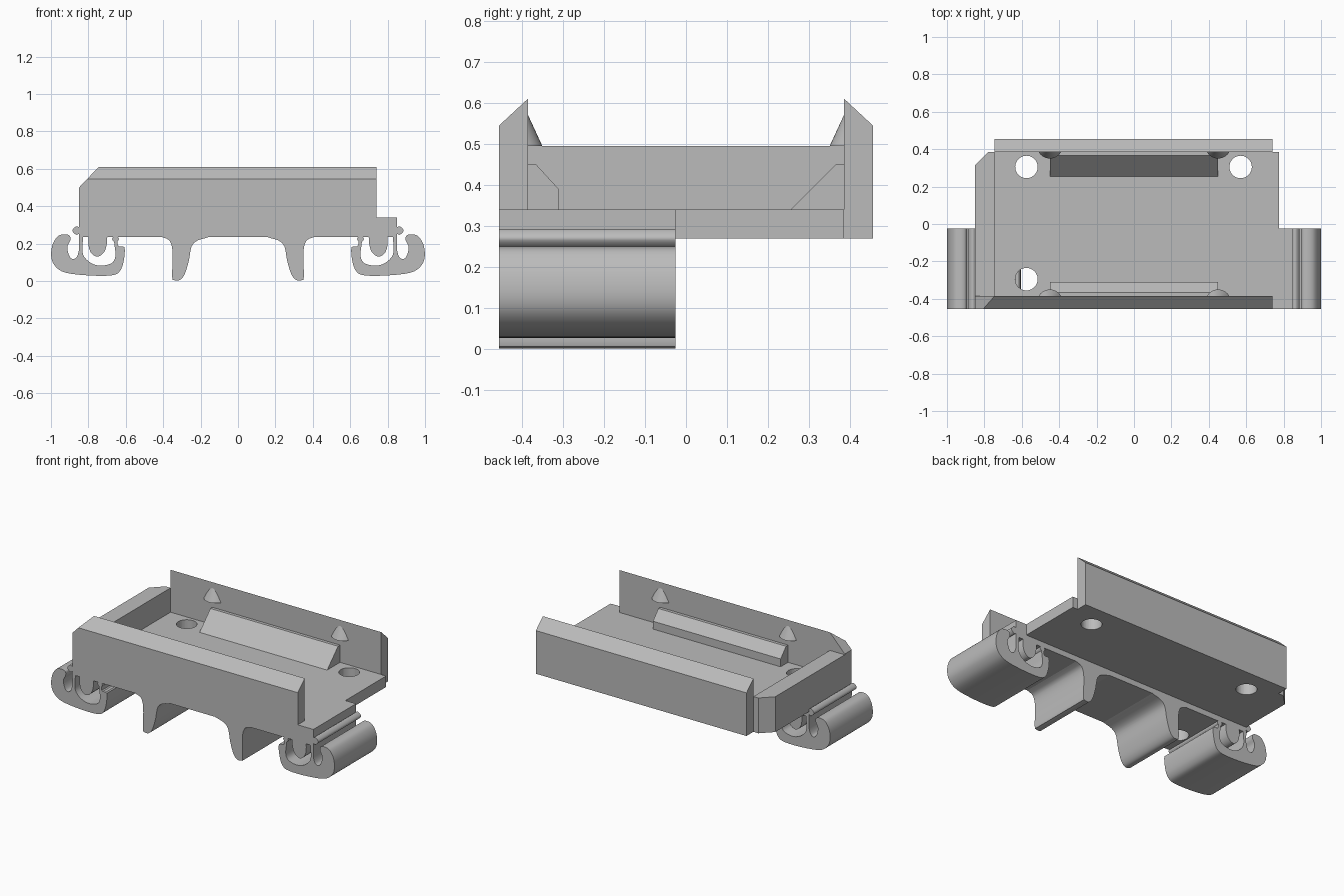
import bpy, bmesh
from mathutils import Vector

if "Cube" in bpy.data.objects:
    bpy.data.objects.remove(bpy.data.objects["Cube"])

grey = bpy.data.materials.new("plastic grey")
grey.use_nodes = True
GREY = (0.5, 0.5, 0.5, 1)
grey.diffuse_color = GREY
grey.node_tree.nodes["Principled BSDF"].inputs["Base Color"].default_value = GREY

FRONT, INNER, MID = -0.455, -0.385, -0.025
BOTTOM, STEP, FLOOR, RIM = 0.235, 0.27, 0.34, 0.495


def add(name, bm, smooth=False):
    bmesh.ops.recalc_face_normals(bm, faces=bm.faces)
    mesh = bpy.data.meshes.new(name)
    bm.to_mesh(mesh)
    bm.free()
    mesh.materials.append(grey)
    ob = bpy.data.objects.new(name, mesh)
    bpy.context.collection.objects.link(ob)
    if smooth:
        bpy.ops.object.select_all(action="DESELECT")
        ob.select_set(True)
        bpy.context.view_layer.objects.active = ob
        bpy.ops.object.shade_smooth_by_angle(angle=0.6)
    return ob


def prism(points, axis, a, b):
    """Extrude a 2D outline along an axis, from a to b."""
    place = {"x": lambda u, v: (a, u, v), "y": lambda u, v: (u, a, v),
             "z": lambda u, v: (u, v, a)}[axis]
    bm = bmesh.new()
    face = bm.faces.new([bm.verts.new(place(u, v)) for u, v in points])
    new = bmesh.ops.extrude_face_region(bm, geom=[face])["geom"]
    shift = Vector([b - a if k == axis else 0 for k in "xyz"])
    bmesh.ops.translate(bm, vec=shift, verts=[g for g in new if isinstance(g, bmesh.types.BMVert)])
    return bm


def rounded(points, steps=4):
    """Closed smooth curve through the points."""
    p = [Vector(q) for q in points]
    out, n = [], len(p)
    for i in range(n):
        a, b, c, d = (p[(i + k) % n] for k in (-1, 0, 1, 2))
        for s in range(steps):
            t = s / steps
            out.append(b + (c - a) * t / 2 + (a * 2 - b * 5 + c * 4 - d) * t * t / 2
                       + (b * 3 - a - c * 3 + d) * t ** 3 / 2)
    return out


def slice_off(bm, co, no):
    geom = bm.verts[:] + bm.edges[:] + bm.faces[:]
    cut = bmesh.ops.bisect_plane(bm, geom=geom, plane_co=co, plane_no=no, clear_outer=True)
    edges = [g for g in cut["geom_cut"] if isinstance(g, bmesh.types.BMEdge)]
    bmesh.ops.contextual_create(bm, geom=edges)


# Floor and the thicker front half below it
floor = add("floor", prism([(-.85, INNER), (.74, INNER), (.74, FRONT), (.85, FRONT), (.85, MID),
                            (.775, MID), (.775, -INNER), (-.78, -INNER), (-.85, .315)],
                           "z", STEP, FLOOR))
under = add("floor_underside", prism([(-.85, INNER), (.74, INNER), (.74, FRONT), (.85, FRONT),
                                      (.85, MID), (-.85, MID)], "z", BOTTOM, STEP))

# Screw holes
for x, y in ((-.575, .305), (.57, .305), (-.575, -.295)):
    bm = bmesh.new()
    bmesh.ops.create_cone(bm, cap_ends=True, segments=40, radius1=.06, radius2=.06, depth=.3)
    bmesh.ops.translate(bm, vec=(x, y, .3), verts=bm.verts)
    cutter = add("hole_cutter", bm)
    cutter.hide_render = True
    cutter.hide_set(True)
    cutter.display_type = "WIRE"
    for ob in (floor, under):
        if ob is under and y > 0:
            continue
        mod = ob.modifiers.new("hole", "BOOLEAN")
        mod.operation, mod.object, mod.solver = "DIFFERENCE", cutter, "EXACT"

# Apply the holes and drop the cutters
bpy.context.view_layer.update()
graph = bpy.context.evaluated_depsgraph_get()
for ob in (floor, under):
    cut_mesh = bpy.data.meshes.new_from_object(ob.evaluated_get(graph))
    ob.modifiers.clear()
    ob.data = cut_mesh
for ob in [o for o in bpy.data.objects if o.name.startswith("hole_cutter")]:
    bpy.data.objects.remove(ob)

# Walls, with bevelled outer top edges
wall = prism([(-.85, BOTTOM), (.74, BOTTOM), (.74, .61), (-.745, .61), (-.85, .5)],
             "y", FRONT, INNER)
slice_off(wall, (0, FRONT, .545), (0, -.065, .07))
add("front_wall", wall)
wall = prism([(-.745, STEP), (.74, STEP), (.74, .61), (-.745, .61)], "y", -INNER, -FRONT)
slice_off(wall, (0, -FRONT, .545), (0, .065, .07))
add("back_wall", wall)
add("left_wall", prism([(-.85, INNER), (-.745, INNER), (-.745, -INNER), (-.78, -INNER),
                        (-.85, .315)], "z", FLOOR, RIM))

# Ledges along the inside of the walls
add("front_ledge", prism([(INNER, FLOOR), (INNER, .45), (-.365, .45), (-.31, .39), (-.31, FLOOR)],
                         "x", -.45, .45))
add("back_ledge", prism([(-INNER, FLOOR), (-INNER, .45), (.365, .45), (.255, FLOOR)],
                        "x", -.45, .45))

# Cone-shaped catches, trimmed flush with the walls
for side in (-1, 1):
    for x in (-.45, .45):
        bm = bmesh.new()
        bmesh.ops.create_cone(bm, cap_ends=True, segments=40, radius1=.069, radius2=.03, depth=.085)
        bmesh.ops.translate(bm, vec=(x, side * .419, RIM + .0425), verts=bm.verts)
        slice_off(bm, (0, side * -INNER, 0), (0, side, 0))
        add("catch", bm, True)

# Rail clips and feet, given for the left side and mirrored
TOP = .254
CLIP = [(.85, TOP), (.85, .17), (.865, .125), (.89, .12), (.907, .147), (.912, .185),
        (.897, .217), (.9, .242), (.928, .25), (.965, .238), (.993, .19), (.998, .126),
        (.976, .078), (.922, .045), (.8, .03), (.68, .03), (.634, .05), (.612, .104),
        (.607, .18), (.642, .19), (.644, TOP), (.666, TOP), (.66, .19), (.655, .136),
        (.671, .099), (.72, .083), (.767, .088), (.81, .115), (.832, .158), (.828, TOP)]
PLUG = [(.79, TOP), (.795, .17), (.755, .13), (.71, .165), (.705, TOP)]
FOOT = [(.4, .24), (.366, .217), (.35, .158), (.352, .024), (.342, .005), (.312, .005),
        (.286, .035), (.264, .104), (.248, .185), (.216, .217), (.16, .24)]
for side, label in ((1, "left"), (-1, "right")):
    for part, outline in (("rail_clip", CLIP), ("clip_plug", PLUG), ("foot", FOOT)):
        curve = [(side * u, v) for u, v in rounded(outline)]
        add(label + "_" + part, prism(curve, "y", FRONT, MID), True)
    # Round beads beside the clip stems
    for x, z, r in ((.862, .27, .023), (.655, .225, .018)):
        square = [(side * x + r * i, z + r * j) for i, j in ((1, 0), (0, 1), (-1, 0), (0, -1))]
        add(label + "_bead", prism(rounded(square, 6), "y", FRONT, MID), True)
